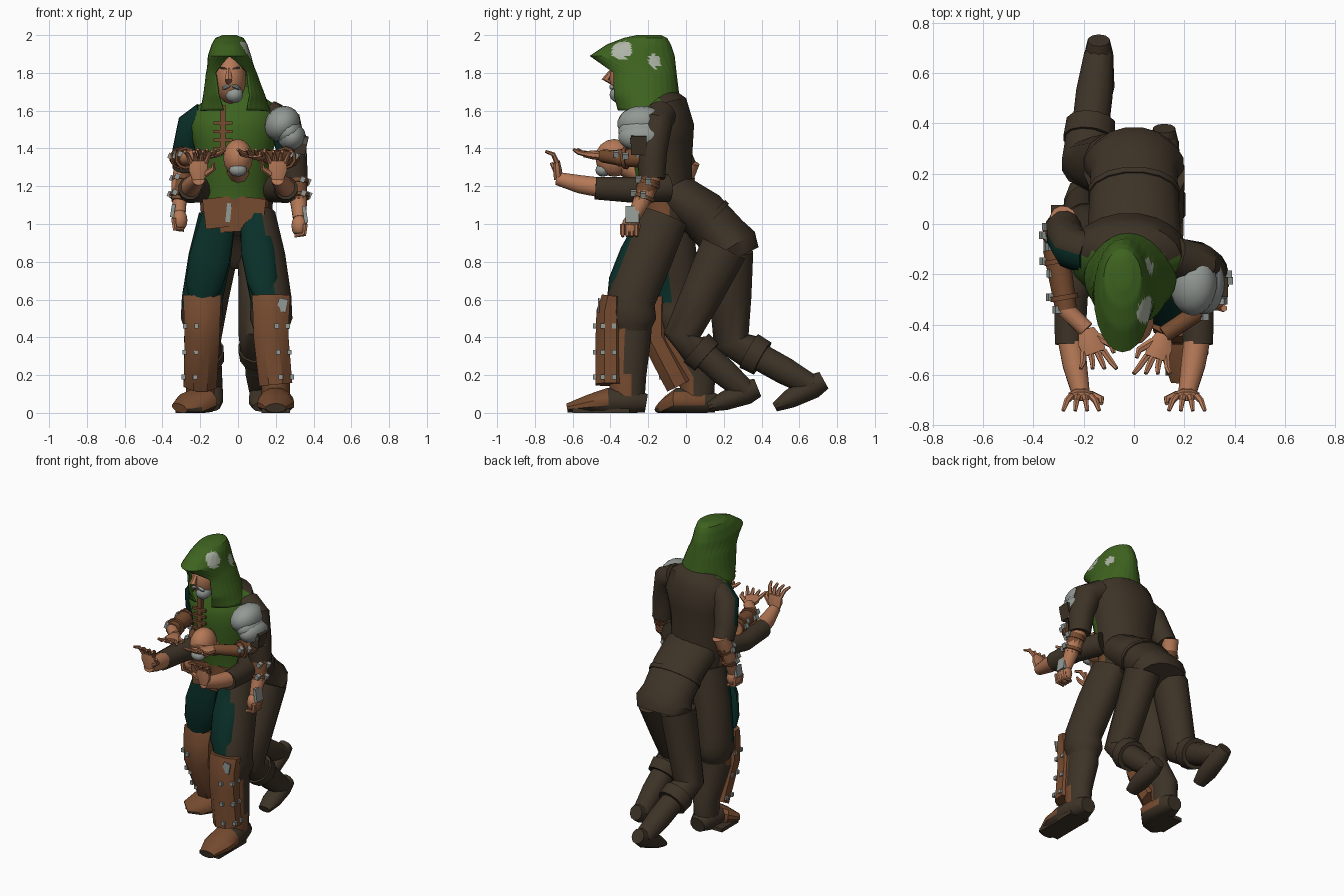
import bpy, bmesh, math
from mathutils import Vector, Matrix

cube = bpy.data.objects.get("Cube")
if cube:
    bpy.data.objects.remove(cube)

COLOURS = {
    "dark_brown": (.047, .033, .02), "leather": (.18, .07, .029),
    "green": (.048, .125, .014), "teal": (.003, .029, .022),
    "skin": (.46, .19, .095), "metal": (.29, .32, .3),
    "dark_metal": (.08, .085, .08), "pale_patch": (.42, .45, .38),
}
MATS = {}
for key, rgb in COLOURS.items():
    m = bpy.data.materials.new(key)
    m.use_nodes = True
    m.diffuse_color = (*rgb, 1)
    bsdf = m.node_tree.nodes["Principled BSDF"]
    bsdf.inputs["Base Color"].default_value = (*rgb, 1)
    bsdf.inputs["Roughness"].default_value = .8
    MATS[key] = m


def finish(name, bm, colours, rule=None, angle=40):
    """Turn a bmesh into an object; rule(centre, normal) picks the colour."""
    bmesh.ops.recalc_face_normals(bm, faces=bm.faces)
    if rule:
        for f in bm.faces:
            f.material_index = rule(f.calc_center_median(), f.normal)
    me = bpy.data.meshes.new(name)
    bm.to_mesh(me)
    bm.free()
    for c in colours.split():
        me.materials.append(MATS[c])
    ob = bpy.data.objects.new(name, me)
    bpy.context.collection.objects.link(ob)
    bpy.ops.object.select_all(action='DESELECT')
    ob.select_set(True)
    bpy.context.view_layer.objects.active = ob
    bpy.ops.object.shade_smooth_by_angle(angle=math.radians(angle))
    return ob


def tube(name, pts, colours, rule=None, sides=12, cuts=0):
    """Loft through (x, y, z, radius[, second radius]) sections."""
    bm, rings = bmesh.new(), []
    ps = [Vector(p[:3]) for p in pts]
    for i, p in enumerate(pts):
        t = (ps[min(i + 1, len(ps) - 1)] - ps[max(i - 1, 0)]).normalized()
        ref = Vector((1, 0, 0)) if abs(t.x) < .9 else Vector((0, 1, 0))
        u = (ref - t * ref.dot(t)).normalized()
        v = t.cross(u)
        ring = []
        for k in range(sides):
            a = math.tau * (k + .5) / sides
            ring.append(bm.verts.new(ps[i] + u * p[3] * math.cos(a) + v * p[-1] * math.sin(a)))
        rings.append(ring)
    for a, b in zip(rings, rings[1:]):
        for k in range(sides):
            n = (k + 1) % sides
            bm.faces.new((a[k], a[n], b[n], b[k]))
    bm.faces.new(rings[0])
    bm.faces.new(rings[-1])
    if cuts:
        bmesh.ops.subdivide_edges(bm, edges=bm.edges[:], cuts=cuts, use_grid_fill=True)
    for vert in bm.verts:
        vert.co.z = max(vert.co.z, 0)
    return finish(name, bm, colours, rule)


def ball(name, loc, size, colour, rot=(0, 0), seg=14):
    bm = bmesh.new()
    bmesh.ops.create_uvsphere(bm, u_segments=seg, v_segments=seg // 2 + 1, radius=1)
    spin = Matrix.Rotation(rot[1], 4, 'Y') @ Matrix.Rotation(rot[0], 4, 'X')
    bm.transform(Matrix.Translation(loc) @ spin @ Matrix.Diagonal((*size, 1)))
    return finish(name, bm, colour)


def box(name, loc, size, colour, tilt=0):
    bm = bmesh.new()
    bmesh.ops.create_cube(bm, size=1)
    bm.transform(Matrix.Translation(loc) @ Matrix.Rotation(tilt, 4, 'Y') @ Matrix.Diagonal((*size, 1)))
    return finish(name, bm, colour)


def hand(name, wrist, d, bend, inner):
    """Open hand: flat palm, four spread fingers and a thumb."""
    w, d, bend, side = Vector(wrist), Vector(d).normalized(), Vector(bend), Vector((1, 0, 0))
    tube(name + "_palm", [(*w, .034, .026), (*(w + d * .05), .054, .025), (*(w + d * .1), .05, .018)], "skin", sides=8)
    for i in range(4):
        s = side * (i - 1.5)
        a = w + d * .09 + s * .026
        b = a + d * .045 + s * .012 + bend * .02
        c = b + d * .015 + s * .01 + bend * .05
        tube(f"{name}_finger_{i}", [(*a, .014), (*b, .012), (*c, .008)], "skin", sides=6)
    a = w + d * .03 + side * inner * .035
    b = a + d * .03 + side * inner * .045 + bend * .02
    tube(name + "_thumb", [(*a, .018), (*b, .014), (*(b + d * .03 + bend * .02), .008)], "skin", sides=6)


def fist(name, loc):
    x, y, z = loc
    ball(name, loc, (.045, .05, .06), "skin", seg=10)
    for i in range(4):
        yy = y - .045 + i * .024
        tube(f"{name}_finger_{i}", [(x * 1.1, yy, z + .01, .014), (x * 1.08, yy, z - .045, .014),
                                    (x * .92, yy, z - .05, .012)], "skin", sides=6)


def bracer(name, a, b, r):
    """Leather cuff with dark straps and metal studs between two points."""
    a, b = Vector(a), Vector(b)
    tube(name, [(*a, r), (*b, r * .82)], "leather", sides=10)
    out = 1 if a.x > 0 else -1
    for i, t in enumerate((.2, .8)):
        p, d = a.lerp(b, t), (b - a).normalized() * .01
        tube(f"{name}_strap_{i}", [(*(p - d), r * 1.1), (*(p + d), r * 1.08)], "leather", sides=10)
        for j, off in enumerate(((out * r, 0, .01), (out * r * .5, -r * .9, .02))):
            box(f"{name}_stud_{i}_{j}", p + Vector(off), (.026, .03, .03), "metal", .4)


# Standing figure: torso, green in front and brown behind
def coat(c, n):
    if c.z < 1.14:
        return 2 if n.y < .1 else 0
    return 1 if n.y < -.1 or (c.z > 1.58 and c.y < -.13) else 0


tube("torso", [(-.01, -.11, .96, .18, .14), (-.02, -.11, 1.14, .185, .145), (-.02, -.13, 1.35, .2, .165),
               (-.02, -.13, 1.52, .24, .175), (-.02, -.14, 1.62, .21, .15), (-.03, -.18, 1.68, .11, .1)],
     "dark_brown green leather", coat, sides=20, cuts=1)
box("vest_placket", (-.08, -.3, 1.5), (.03, .03, .26), "leather")
for i in range(4):
    box(f"vest_toggle_{i}", (-.08, -.312, 1.4 + i * .045), (.1, .02, .016), "leather")
box("belt_clasp", (-.05, -.252, 1.06), (.025, .02, .1), "metal", .1)
for s in (1, -1):
    box(f"waist_flap_{s}", (-.02 + s * .085, -.245, 1.06), (.15, .02, .16), "leather", s * .12)

# Hooded head
ball("head", (-.04, -.29, 1.77), (.085, .115, .135), "skin")
tube("nose", [(-.05, -.385, 1.82, .012), (-.05, -.425, 1.765, .022), (-.05, -.39, 1.75, .014)], "skin", sides=6)
ball("beard", (-.02, -.35, 1.685), (.05, .055, .045), "metal", seg=10)
for s in (1, -1):
    ball(f"moustache_{s}", (-.035 + s * .025, -.392, 1.725), (.028, .015, .011), "metal", (0, s * .4), 8)
    box(f"brow_{s}", (-.045 + s * .035, -.388, 1.825), (.04, .015, .01), "dark_brown", s * -.2)

HOOD = [(1.6, -.015, .185, -.37, -.06, .35), (1.68, -.02, .165, -.41, -.035, .55), (1.8, -.035, .135, -.43, -.05, .72),
        (1.89, -.045, .115, -.51, -.06, 0), (1.95, -.045, .095, -.42, -.08, 0), (1.985, -.045, .075, -.33, -.1, 0),
        (2.0, -.045, .035, -.26, -.13, 0)]
bm, rows, N = bmesh.new(), [], 24
for z, cx, w, front, back, gap in HOOD:
    row = []
    for k in range(N + 1):
        t = (math.pi - gap) * (2 * k / N - 1)
        lift = max(0, math.cos(t)) * .07 if z < 1.65 else 0
        row.append(bm.verts.new((cx + w * math.sin(t), (front + back) / 2 + (back - front) / 2 * math.cos(t), z + lift)))
    rows.append(row)
for a, b in zip(rows, rows[1:]):
    for k in range(N):
        bm.faces.new((a[k], a[k + 1], b[k + 1], b[k]))
bm.faces.new(rows[-1][:-1])
bmesh.ops.remove_doubles(bm, verts=bm.verts, dist=.0005)
bmesh.ops.subdivide_edges(bm, edges=bm.edges[:], cuts=4, use_grid_fill=True)
PATCHES = [((.05, -.34, 1.925), .055), ((.085, -.16, 1.87), .045)]
hood = finish("hood", bm, "green pale_patch",
              lambda c, n: int(any((c - Vector(p)).length < r for p, r in PATCHES)))
shell = hood.modifiers.new("cloth", 'SOLIDIFY')
shell.thickness = .012

# Standing figure: arms, shoulder armour, bracers
tube("left_sleeve", [(.16, -.13, 1.58, .08), (.25, -.16, 1.53, .09), (.285, -.18, 1.38, .082), (.3, -.18, 1.24, .072)],
     "dark_brown teal", lambda c, n: int(n.y < -.3 and n.x < .5 and 1.32 < c.z < 1.47), cuts=1)
tube("left_forearm", [(.3, -.18, 1.28, .058), (.32, -.22, 1.15, .05), (.325, -.28, 1.03, .035)], "skin")
bracer("left_bracer", (.312, -.19, 1.24), (.32, -.235, 1.12), .058)
box("left_wrist_plate", (.355, -.285, 1.05), (.02, .07, .09), "metal", -.15)
fist("left_fist", (.325, -.29, .99))
tube("right_sleeve", [(-.17, -.12, 1.57, .08), (-.24, -.1, 1.52, .085), (-.275, -.05, 1.38, .075), (-.28, -.01, 1.3, .07)],
     "dark_brown teal", lambda c, n: int(n.y < .1 and c.z > 1.38))
tube("right_forearm", [(-.28, .02, 1.33, .055), (-.31, -.02, 1.2, .045), (-.31, -.07, 1.06, .034)], "skin")
bracer("right_bracer", (-.292, 0, 1.26), (-.312, -.055, 1.12), .052)
box("right_wrist_plate", (-.345, -.08, 1.07), (.02, .06, .07), "metal", .15)
fist("right_fist", (-.31, -.08, 1.02))
ball("pauldron", (.235, -.235, 1.53), (.09, .13, .1), "metal", (0, .75), 16)
for i in range(2):
    ball(f"pauldron_rim_{i}", (.265 + .02 * i, -.235, 1.49 - .03 * i), (.075, .125, .075),
         "metal", (0, .75), 16)
box("shoulder_pouch", (.335, -.25, 1.42), (.06, .08, .1), "dark_brown", .2)
box("pouch_buckle", (.35, -.292, 1.44), (.03, .009, .03), "dark_metal", .2)

# Raised forearms crossing the chest
for s, name, pts in ((1, "left", [(.3, -.16, 1.35), (.24, -.36, 1.35), (.12, -.44, 1.36)]),
                     (-1, "right", [(-.31, -.1, 1.35), (-.27, -.34, 1.35), (-.19, -.42, 1.36)])):
    tube(name + "_chest_arm", [(*p, .045 - .005 * i) for i, p in enumerate(pts)], "leather" if s > 0 else "skin", sides=10)
    bracer(name + "_chest_bracer", pts[0], pts[1], .055)
    hand(name + "_chest_hand", pts[2], (-s * .35, -1, .1), (0, -.2, .3), -s)


# Standing figure: legs, left one forward
def leg(name, hip, knee, ankle, toe, panel, drape):
    hx, hy, hz = hip
    kx, ky, kz = knee
    ax, ay, az = ankle
    out = 1 if hx > 0 else -1
    tube(name + "_trousers", [(hx, hy, hz, .1, .135), ((hx + kx) / 2, (hy + ky) / 2, .82, .115, .135),
                              (kx, ky, kz, .11, .13), (kx, ky, kz - .1, .115, .135), (kx, ky, kz - .17, .09, .1)],
         "dark_brown teal", lambda c, n: int(panel(n) and c.z > kz - .03), sides=16, cuts=1)
    tube(name + "_cloth_panel", drape, "teal", sides=14)
    tube(name + "_boot", [(kx, ky, kz - .1, .09, .11), (kx, ky - .01, .4, .095, .115), (ax, ay, .2, .08, .1), (ax, ay, .06, .075, .09)],
         "dark_brown leather", lambda c, n: int(n.y < 0), sides=14)
    tube(name + "_greave", [(ax, ay - .09, .15, .095, .085), (kx, ky - .11, .4, .1, .085), (kx, ky - .11, .54, .105, .08),
                            (kx, ky - .1, .62, .11, .06)], "leather", sides=8)
    for i, z in enumerate((.19, .32, .46)):
        for j in range(3):
            x, y = ((.09, -.13), (.09, -.07), (.03, -.17))[j]
            f = max(0, z - .15) / .25
            base = Vector((ax, ay, z)).lerp(Vector((kx, ky - .02, z)), min(f, 1))
            box(f"{name}_stud_{i}_{j}", base + Vector((out * x, y, 0)), (.022, .024, .024), "metal")
    tx, ty = toe
    tube(name + "_shoe", [(ax, ay + .1, .05, .055, .05), (ax, ay + .04, .06, .08, .075), (ax, ay - .1, .06, .095, .075),
                          ((ax + tx) / 2, (ay + ty) / 2 - .04, .045, .1, .055), (tx, ty, .025, .055, .025)],
         "dark_brown leather", lambda c, n: int(c.y < ay - .04 and c.z > .025))
    box(name + "_sole", ((ax + tx) / 2, (ay + ty) / 2 + .02, .012), (.15, abs(ay - ty) * .95, .024), "dark_brown")


leg("left_leg", (.1, -.12, 1.04), (.175, -.29, .6), (.2, -.31, .1), (.2, -.63), lambda n: n.y < -.3 and n.x < .35,
    [(.09, -.2, 1.05, .08, .04), (.11, -.29, .85, .095, .06), (.13, -.36, .7, .085, .05), (.15, -.39, .59, .05, .03)])
leg("right_leg", (-.11, -.1, 1.04), (-.19, -.05, .6), (-.2, .06, .1), (-.31, -.13), lambda n: n.y < -.25,
    [(-.1, -.18, 1.05, .09, .05), (-.15, -.2, .82, .11, .05), (-.18, -.18, .68, .1, .05), (-.2, -.16, .57, .06, .04)])
box("knee_patch", (.235, -.462, .57), (.05, .009, .07), "metal", .2)

# Crouching figure: coat leaning forward, bald head
tube("crouching_coat", [(0, .27, .82, .17, .13), (0, .24, .88, .2, .15), (0, .2, .93, .175, .135), (0, .09, 1.05, .18, .135),
                        (0, -.06, 1.15, .19, .125), (0, -.16, 1.2, .14, .08)], "dark_brown", sides=16)
tube("coat_belt", [(0, .13, 1.01, .185, .14), (0, .11, 1.03, .185, .14)], "dark_brown", sides=16)
ball("bald_head", (0, -.38, 1.35), (.08, .1, .1), "skin")
tube("crouching_neck", [(0, -.2, 1.25, .06), (0, -.36, 1.33, .06)], "skin", sides=10)
ball("grey_beard", (0, -.44, 1.285), (.05, .04, .035), "metal", seg=10)

# Crouching figure: arms reaching forward with raised palms
for s, name in ((1, "left"), (-1, "right")):
    tube(f"{name}_reaching_sleeve", [(s * .17, -.1, 1.19, .075), (s * .25, -.28, 1.18, .07), (s * .255, -.48, 1.19, .062)], "dark_brown")
    tube(f"{name}_reaching_forearm", [(s * .255, -.43, 1.19, .055), (s * .235, -.56, 1.21, .05), (s * .21, -.68, 1.24, .036)], "skin")
    hand(f"{name}_raised_hand", (s * .21, -.675, 1.235), (0, -.1, 1), (0, -.75, 0), -s)


# Crouching figure: bent legs trailing behind
def kneeling_leg(name, hip, knee, ankle, toe):
    h, k, a, t = map(Vector, (hip, knee, ankle, toe))
    mid, low, cuff = h.lerp(k, .5), k.lerp(a, .25), k.lerp(a, .4)
    tube(name + "_trousers", [(*h, .105, .13), (*mid, .1, .115), (*k, .1, .1), (*low, .095), (*cuff, .07)], "dark_brown")
    tube(name + "_boot_cuff", [(*k.lerp(a, .22), .105), (*k.lerp(a, .38), .1)], "dark_brown")
    tube(name + "_boot", [(*low, .075), (*k.lerp(a, .65), .075), (*a, .06), (*a.lerp(t, .1), .05)], "dark_brown")
    heel = a + (a - t) * .3
    tube(name + "_shoe", [(*heel, .045, .05), (*a, .06, .065), (*a.lerp(t, .6), .065, .05), (*t, .045, .025)], "dark_brown", sides=10)


kneeling_leg("left_kneeling_leg", (.1, .2, .87), (.1, -.02, .41), (.12, .32, .11), (.12, .12, .03))
kneeling_leg("right_kneeling_leg", (-.1, .23, .85), (-.19, .24, .38), (-.14, .67, .14), (-.14, .47, .03))
